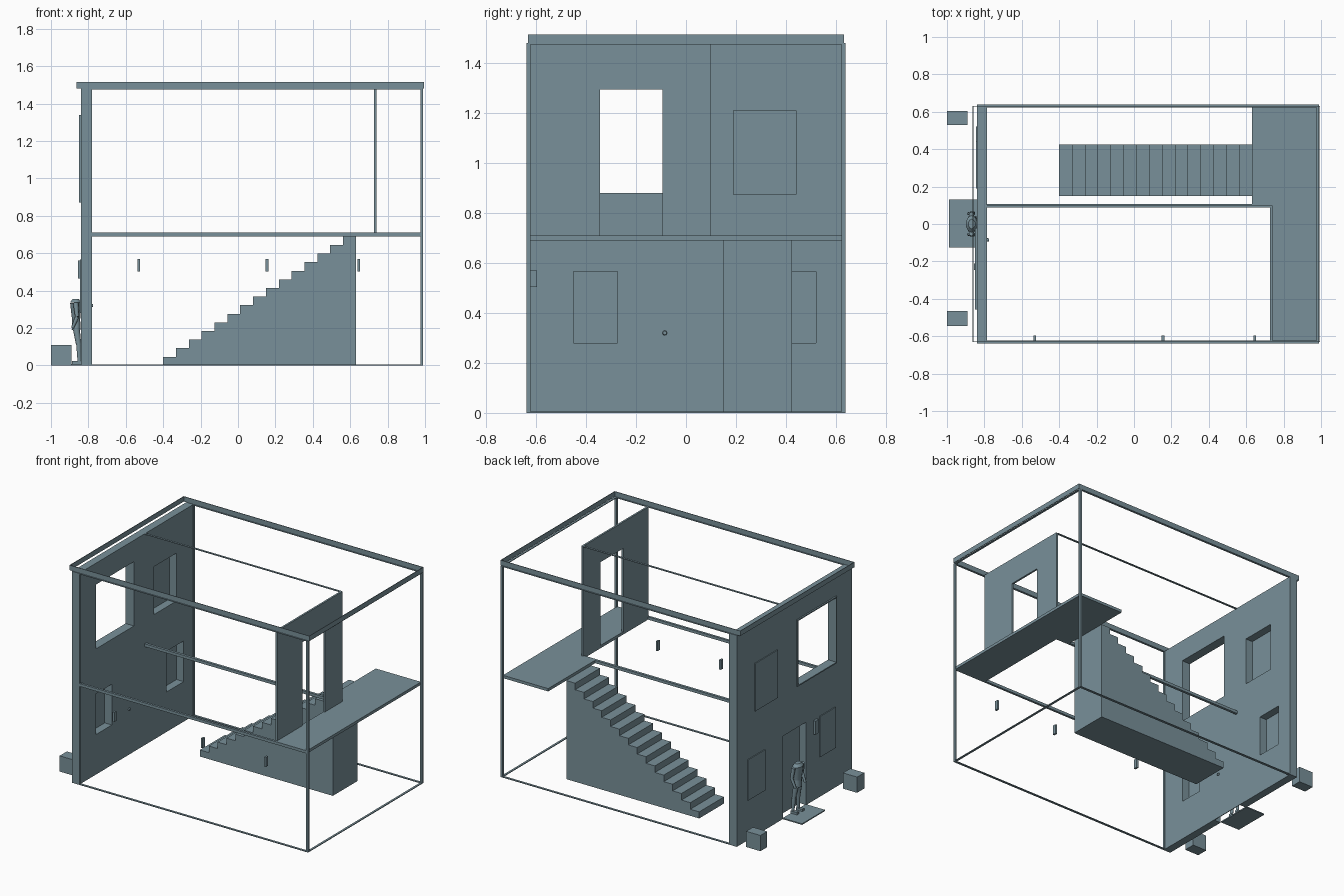
import bpy, bmesh, math
from mathutils import Vector

if "Cube" in bpy.data.objects:
    bpy.data.objects.remove(bpy.data.objects["Cube"])

paint = bpy.data.materials.new("slate_blue_grey")
paint.diffuse_color = (0.19, 0.28, 0.32, 1)
paint.use_nodes = True
paint.node_tree.nodes["Principled BSDF"].inputs["Base Color"].default_value = paint.diffuse_color


def finish(name, bm):
    bmesh.ops.recalc_face_normals(bm, faces=bm.faces)
    me = bpy.data.meshes.new(name)
    bm.to_mesh(me)
    bm.free()
    me.materials.append(paint)
    ob = bpy.data.objects.new(name, me)
    bpy.context.collection.objects.link(ob)
    return ob


def box(name, x0, x1, y0, y1, z0, z1):
    bm = bmesh.new()
    bmesh.ops.create_cube(bm, size=1)
    for v in bm.verts:
        v.co = ((x0 + x1) / 2 + v.co.x * (x1 - x0),
                (y0 + y1) / 2 + v.co.y * (y1 - y0),
                (z0 + z1) / 2 + v.co.z * (z1 - z0))
    return finish(name, bm)


def prism(name, pts, offset):
    """Extrude a flat outline by an offset."""
    bm = bmesh.new()
    f = bm.faces.new([bm.verts.new(p) for p in pts])
    r = bmesh.ops.extrude_face_region(bm, geom=[f])
    bmesh.ops.translate(bm, vec=offset,
                        verts=[g for g in r["geom"] if isinstance(g, bmesh.types.BMVert)])
    return finish(name, bm)


def wall(name, x0, x1, y0, y1, z0, z1, holes):
    """Wall facing x with rectangular openings (ya, yb, za, zb)."""
    ys = sorted({y0, y1, *[h[0] for h in holes], *[h[1] for h in holes]})
    zs = sorted({z0, z1, *[h[2] for h in holes], *[h[3] for h in holes]})
    bm = bmesh.new()
    grid = {(y, z): bm.verts.new((x0, y, z)) for y in ys for z in zs}
    for a, b in zip(ys, ys[1:]):
        for c, d in zip(zs, zs[1:]):
            my, mz = (a + b) / 2, (c + d) / 2
            if not any(h[0] < my < h[1] and h[2] < mz < h[3] for h in holes):
                bm.faces.new([grid[a, c], grid[b, c], grid[b, d], grid[a, d]])
    r = bmesh.ops.extrude_face_region(bm, geom=bm.faces[:])
    bmesh.ops.translate(bm, vec=(x1 - x0, 0, 0),
                        verts=[g for g in r["geom"] if isinstance(g, bmesh.types.BMVert)])
    bmesh.ops.delete(bm, geom=[v for v in bm.verts if not v.link_faces], context='VERTS')
    return finish(name, bm)


def limb(name, a, b, r1, r2, sides=8, flat=1.0):
    """Tapered segment from a to b."""
    a, b = Vector(a), Vector(b)
    bm = bmesh.new()
    bmesh.ops.create_cone(bm, cap_ends=True, segments=sides, radius1=r1, radius2=r2,
                          depth=(b - a).length)
    rot = Vector((0, 0, 1)).rotation_difference(b - a).to_matrix()
    for v in bm.verts:
        p = rot @ v.co
        p.x *= flat
        v.co = p + (a + b) / 2
    ob = finish(name, bm)
    for p in ob.data.polygons:
        p.use_smooth = len(p.vertices) == 4
    return ob


# Facade wall with entrance and windows
door = (-0.13, 0.125, 0.0, 0.58)
big = (-0.45, -0.03, 0.88, 1.33)
panes = [(0.19, 0.44, 0.875, 1.21), (0.33, 0.52, 0.28, 0.565), (-0.45, -0.275, 0.28, 0.565)]
wall("facade_wall", -0.84, -0.785, -0.638, 0.638, 0, 1.48, [door, big] + panes)
box("entrance_door", -0.79, -0.785, *door)
limb("door_knob", (-0.786, -0.085, 0.32), (-0.776, -0.085, 0.32), 0.01, 0.008)
for i, p in enumerate(panes):
    box(f"window_panel_{i}", -0.846, -0.84, *p)

# Slim frame on the large window
y0, y1, z0, z1 = big
wall("window_frame", -0.85, -0.84, y0 - 0.008, y1 + 0.008, z0 - 0.008, z1 + 0.008, [big])
box("entrance_lamp", -0.856, -0.84, -0.245, -0.21, 0.465, 0.56)

# Open shell: corner posts, ground and top edge strips
for s, side in ((-1, "front"), (1, "back")):
    ya, yb = sorted((s * 0.622, s * 0.638))
    box(f"{side}_corner_post", 0.975, 0.99, ya, yb, 0, 1.48)
    box(f"{side}_facade_post", -0.785, -0.78, ya, yb, 0, 1.48)
    for z, level in ((0, "ground"), (1.475, "top")):
        box(f"{side}_{level}_strip", -0.78, 0.975, ya, yb, z, z + 0.005)
for z, level in ((0, "ground"), (1.475, "top")):
    box(f"right_{level}_strip", 0.975, 0.99, -0.622, 0.622, z, z + 0.005)

# Thin roof band around the top
for s, side in ((-1, "front"), (1, "back")):
    ya, yb = sorted((s * 0.628, s * 0.632))
    box(f"{side}_roof_band", -0.863, 0.995, ya, yb, 1.48, 1.515)
for x, side in ((-0.863, "left"), (0.991, "right")):
    box(f"{side}_roof_band", x, x + 0.004, -0.628, 0.628, 1.48, 1.515)

# Upper floor landing and beams
prism("upper_floor", [(0.73, -0.622, 0.69), (0.98, -0.622, 0.69), (0.98, 0.625, 0.69),
                      (0.63, 0.625, 0.69), (0.63, 0.1, 0.69), (0.73, 0.1, 0.69)], (0, 0, 0.02))
box("front_floor_beam", -0.785, 0.98, -0.638, -0.622, 0.69, 0.71)
box("inner_floor_beam", -0.785, 0.73, 0.088, 0.106, 0.69, 0.71)
box("inner_top_strip", -0.785, 0.73, 0.088, 0.102, 1.475, 1.48)

# Upper partition with doorway
wall("partition_wall", 0.727, 0.74, -0.622, 0.1, 0.71, 1.48, [(-0.345, -0.095, 0.71, 1.295)])

# Solid staircase
n, run, rise = 15, 1.03 / 15, 0.69 / 15
outline = [(-0.4, 0.15, 0)]
for i in range(n):
    outline += [(-0.4 + i * run, 0.15, (i + 1) * rise), (-0.4 + (i + 1) * run, 0.15, (i + 1) * rise)]
outline.append((0.63, 0.15, 0))
prism("staircase", outline, (0, 0.275, 0))

# Wall switches
for i, x in enumerate((-0.53, 0.155, 0.645)):
    box(f"wall_switch_{i}", x - 0.007, x + 0.007, -0.622, -0.597, 0.503, 0.57)

# Planters and doorstep
box("planter_back", -1.0, -0.89, 0.53, 0.605, 0, 0.11)
box("planter_front", -1.0, -0.89, -0.545, -0.465, 0, 0.11)
box("doorstep", -0.99, -0.84, -0.125, 0.13, 0, 0.008)

# Standing figure by the door
limb("figure_hips", (-0.865, 0, 0.19), (-0.865, 0, 0.24), 0.036, 0.032, 10, 0.7)
limb("figure_chest", (-0.865, 0, 0.24), (-0.868, 0, 0.335), 0.032, 0.045, 10, 0.7)
limb("figure_shoulders", (-0.868, 0, 0.335), (-0.868, 0, 0.355), 0.045, 0.026, 10, 0.7)
for s, side in ((-1, "right"), (1, "left")):
    limb(f"figure_{side}_upper_arm", (-0.868, s * 0.05, 0.335), (-0.86, s * 0.058, 0.26), 0.014, 0.011)
    limb(f"figure_{side}_forearm", (-0.86, s * 0.058, 0.26), (-0.885, s * 0.055, 0.2), 0.011, 0.008)
    limb(f"figure_{side}_thigh", (-0.865, s * 0.018, 0.2), (-0.852, s * 0.024, 0.11), 0.019, 0.014)
    limb(f"figure_{side}_shin", (-0.852, s * 0.024, 0.115), (-0.848, s * 0.03, 0.015), 0.014, 0.01)
    box(f"figure_{side}_foot", -0.888, -0.838, s * 0.03 - 0.011, s * 0.03 + 0.011, 0.008, 0.024)
